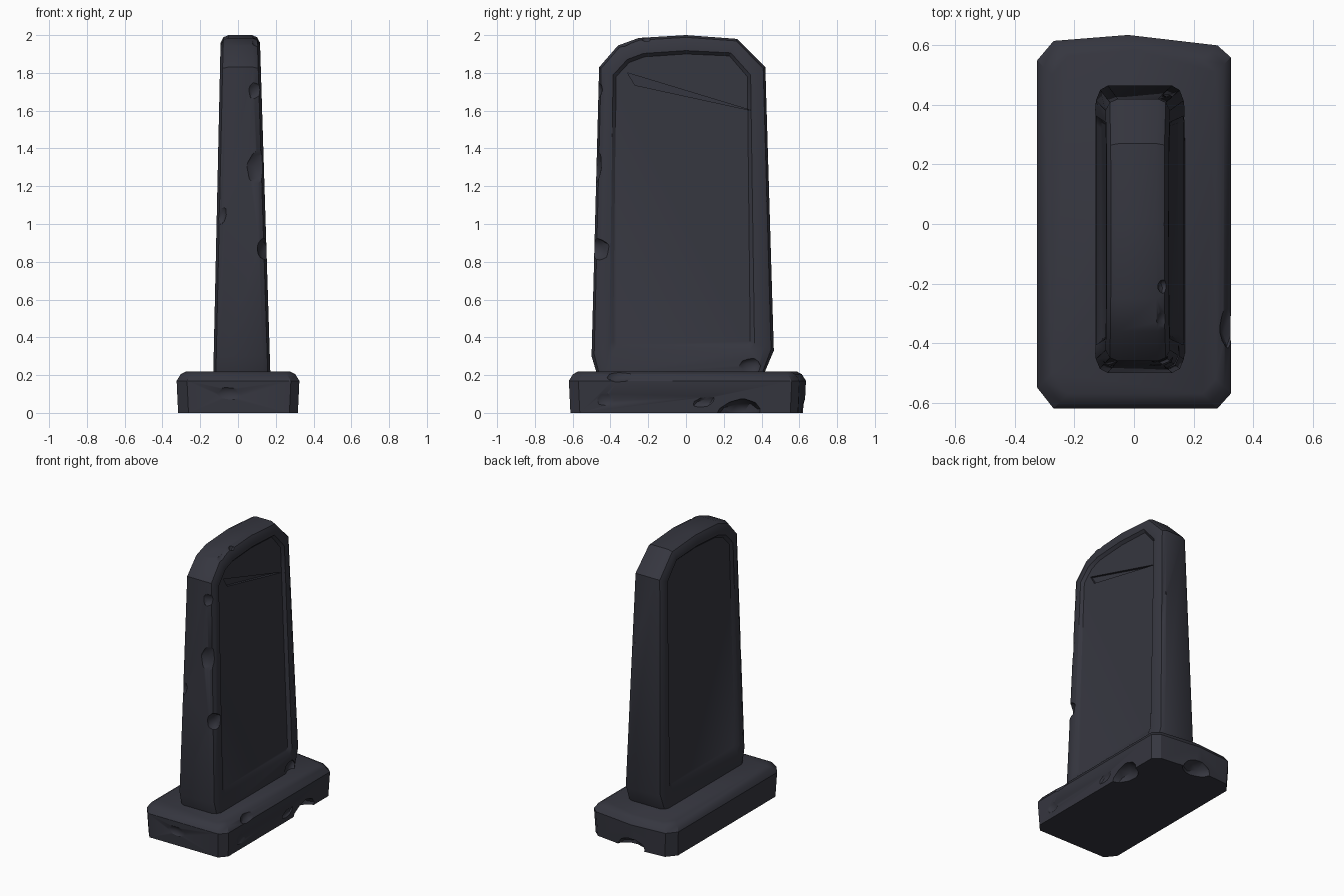
import bpy, bmesh, math, random
from mathutils import Vector, Euler

if "Cube" in bpy.data.objects:
    bpy.data.objects.remove(bpy.data.objects["Cube"])

random.seed(4)
stone = bpy.data.materials.new("dark_slate")
stone.diffuse_color = (0.036, 0.037, 0.05, 1)
stone.use_nodes = True
stone.node_tree.nodes["Principled BSDF"].inputs["Base Color"].default_value = stone.diffuse_color


def make(name, verts, faces):
    me = bpy.data.meshes.new(name)
    me.from_pydata(verts, [], faces)
    bm = bmesh.new()
    bm.from_mesh(me)
    bmesh.ops.recalc_face_normals(bm, faces=bm.faces)
    bm.to_mesh(me)
    bm.free()
    ob = bpy.data.objects.new(name, me)
    bpy.context.collection.objects.link(ob)
    me.materials.append(stone)
    return ob


def loft(name, rings):
    n = len(rings[0])
    verts = [v for r in rings for v in r]
    faces = [list(range(n)), list(range(len(verts) - n, len(verts)))]
    for k in range(len(rings) - 1):
        for i in range(n):
            j = (i + 1) % n
            faces.append([k * n + i, k * n + j, (k + 1) * n + j, (k + 1) * n + i])
    return make(name, verts, faces)


def cut(ob, cutter):
    m = ob.modifiers.new("chip", 'BOOLEAN')
    m.operation, m.solver, m.object = 'DIFFERENCE', 'EXACT', cutter
    bpy.context.view_layer.objects.active = ob
    bpy.ops.object.modifier_apply(modifier=m.name)
    bpy.data.objects.remove(cutter)


def chip(ob, loc, size):
    # irregular rounded stone bite
    bm = bmesh.new()
    bmesh.ops.create_icosphere(bm, subdivisions=2, radius=1)
    rot = Euler([random.uniform(-.25, .25) for _ in range(3)]).to_matrix()
    for v in bm.verts:
        p = v.co * random.uniform(.92, 1.06)
        v.co = rot @ Vector([a * b for a, b in zip(p, size)]) + Vector(loc)
    me = bpy.data.meshes.new("chip_cutter")
    bm.to_mesh(me)
    bm.free()
    c = bpy.data.objects.new("chip_cutter", me)
    c.hide_render = True
    me.materials.append(stone)
    bpy.context.collection.objects.link(c)
    cut(ob, c)


def smooth(ob):
    bpy.ops.object.select_all(action='DESELECT')
    ob.select_set(True)
    bpy.context.view_layer.objects.active = ob
    bpy.ops.object.shade_smooth_by_angle(angle=math.radians(32))


# Plinth: chamfered block
plan = [(-.325, -.55), (-.27, -.62), (.28, -.62), (.325, -.57), (.325, .56),
        (.28, .60), (-.02, .635), (-.27, .615), (-.325, .55)]


def plan_ring(z, d):
    return [(x - math.copysign(min(d, abs(x)), x), y - math.copysign(d, y), z) for x, y in plan]


plinth = loft("plinth", [plan_ring(0, .008), plan_ring(.17, 0),
                         plan_ring(.205, .022), plan_ring(.22, .05)])

# Slab: tapered stone with a recessed panel on both broad sides
outer = [(-.47, .20), (-.50, .30), (-.46, 1.83), (-.36, 1.945), (-.25, 1.985),
         (0, 2.0), (.27, 1.98), (.42, 1.83), (.465, .33), (.41, .20)]
panel = [(-.365, .36), (-.385, .38), (-.37, 1.78), (-.30, 1.855), (-.22, 1.885),
         (0, 1.9), (.23, 1.89), (.325, 1.78), (.34, .38), (.32, .36)]


def slab_ring(side, t, inset):
    r = []
    for i, ((y0, z0), (y1, z1)) in enumerate(zip(outer, panel)):
        y, z = y0 + (y1 - y0) * t, z0 + (z1 - z0) * t
        if i in (0, 9) and t < .5:
            z = z0
        x = .17 - .0313 * (z - .25) if side > 0 else -.13 + .022 * (z - .25)
        r.append((x - side * inset, y, z))
    return r


steps = [(1, .018), (.82, 0), (.4, 0), (.12, .014), (0, .04)]
slab = loft("slab", [slab_ring(-1, *s) for s in steps]
            + [slab_ring(1, *s) for s in reversed(steps)])

# Crack across the upper panel
a, b, c = (-.31, 1.80), (-.27, 1.735), (.35, 1.60)
crack = make("crack_cutter", [(x, y, z) for x in (.088, .2) for y, z in (a, b, c)],
             [(0, 1, 2), (3, 4, 5), (0, 1, 4, 3), (1, 2, 5, 4), (2, 0, 3, 5)])
crack.hide_render = True
cut(slab, crack)

# Weathered chips along the slab edges
for loc, size in [
    ((.16, -.50, .87), (.06, .10, .07)),
    ((.13, -.51, 1.30), (.09, .06, .13)),
    ((.11, -.49, 1.71), (.07, .05, .06)),
    ((.02, -.53, 1.44), (.10, .06, .05)),
    ((.15, .475, 1.32), (.07, .05, .11)),
    ((.15, .465, 1.12), (.05, .04, .05)),
    ((.18, .33, .24), (.03, .07, .05)),
    ((.10, -.33, 1.97), (.03, .05, .03)),
    ((.10, -.21, 1.985), (.02, .025, .025)),
    ((-.09, -.49, 1.05), (.03, .03, .06)),
]:
    chip(slab, loc, size)

# Bites out of the plinth
for loc, size in [
    ((.35, .28, .0), (.12, .13, .075)),
    ((.345, .10, .06), (.04, .08, .035)),
    ((.0, .66, .0), (.12, .12, .08)),
    ((.34, -.33, .21), (.05, .10, .05)),
    ((.34, -.20, .21), (.035, .03, .03)),
    ((-.05, -.645, .10), (.10, .04, .05)),
    ((.345, -.42, .07), (.035, .07, .05)),
]:
    chip(plinth, loc, size)

for ob in (plinth, slab):
    smooth(ob)
